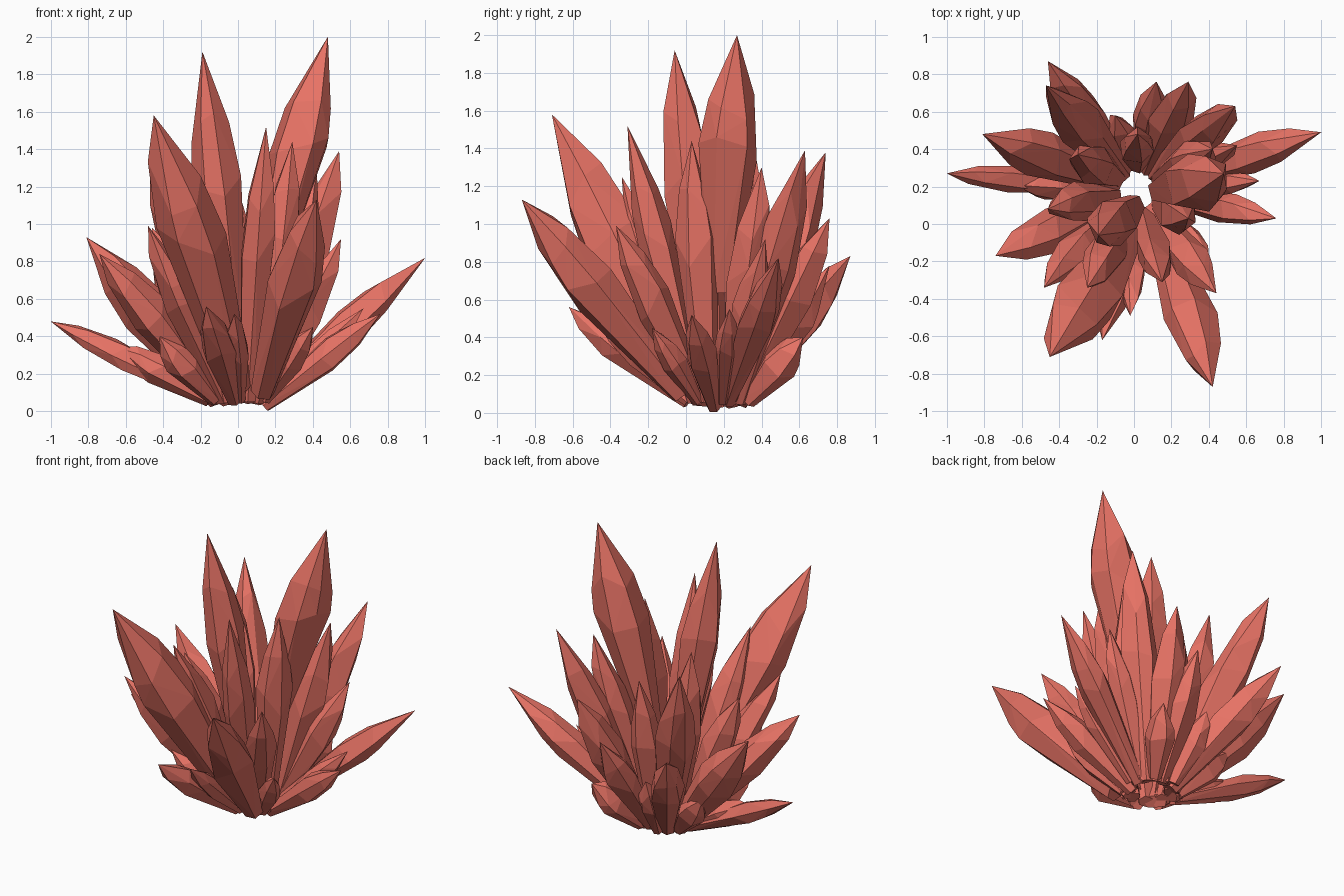
import bpy, bmesh, math, random
from mathutils import Vector

if "Cube" in bpy.data.objects:
    bpy.data.objects.remove(bpy.data.objects["Cube"])

random.seed(7)
mat = bpy.data.materials.new("red_crystal")
mat.diffuse_color = (0.8, 0.17, 0.13, 1)
mat.use_nodes = True
mat.node_tree.nodes["Principled BSDF"].inputs["Base Color"].default_value = mat.diffuse_color


def crystal(name, tip, radius, base=None, sides=6):
    """Faceted shard: narrow foot, wide belly, uneven shoulders, pointed tip."""
    tip = Vector(tip)
    if base is None:
        # foot sits on a loose ring around the cluster's open centre
        centre = Vector((0.02, 0.18, 0.06))
        out = Vector((tip.x - centre.x, tip.y - centre.y, 0)).normalized()
        base = centre + out * (0.13 if tip.z > 0.7 else 0.17)
    base = Vector(base)
    axis = tip - base
    u = axis.cross(Vector((0, 0, 1))).normalized()
    v = axis.normalized().cross(u)
    spin = random.uniform(0, math.tau)
    pts = [tip]
    for i in range(sides):
        a = spin + math.tau * (i + random.uniform(-0.18, 0.18)) / sides
        d = u * math.cos(a) + v * math.sin(a)
        belly = random.uniform(0.5, 0.64)
        shoulder = random.uniform(0.68, 0.86)
        r = radius * random.uniform(0.88, 1.05)
        pts.append(base + d * radius * 0.42)
        pts.append(base + axis * belly + d * r)
        pts.append(base + axis * shoulder + d * r * (1 - (shoulder - 0.6) * 1.45))
    bm = bmesh.new()
    for p in pts:
        bm.verts.new((p.x, p.y, max(p.z, 0.0)))
    res = bmesh.ops.convex_hull(bm, input=bm.verts[:])
    junk = {g for g in res["geom_interior"] + res["geom_unused"]
            if isinstance(g, bmesh.types.BMVert)}
    bmesh.ops.delete(bm, geom=list(junk), context='VERTS')
    bmesh.ops.recalc_face_normals(bm, faces=bm.faces[:])
    me = bpy.data.meshes.new(name)
    bm.to_mesh(me)
    bm.free()
    me.materials.append(mat)
    bpy.context.collection.objects.link(bpy.data.objects.new(name, me))


# Tallest shards with their own feet
crystal("tallest_crystal", (0.48, 0.27, 2.0), 0.17, (0.14, 0.18, 0.65))
crystal("second_tallest_crystal", (-0.19, -0.06, 1.92), 0.14, (0.0, 0.1, 0.3))
crystal("front_right_crystal", (0.42, -0.87, 1.13), 0.15, (0.13, -0.02, 0.1))
crystal("front_left_crystal", (-0.45, -0.71, 1.58), 0.18, (0.0, 0.0, 0.12))
crystal("right_low_crystal", (0.76, 0.03, 0.52), 0.09, (0.14, 0.15, 0.03))

# Tip position and radius of the remaining shards
groups = {
    "upright_crystal": [
        (0.15, -0.31, 1.52, 0.11), (-0.47, 0.74, 1.38, 0.13),
        (0.54, 0.63, 1.39, 0.12), (0.29, 0.03, 1.44, 0.12),
        (-0.25, -0.34, 1.25, 0.11), (-0.30, 0.37, 1.36, 0.12),
        (0.02, 0.48, 1.12, 0.1), (0.42, 0.40, 1.3, 0.12)],
    "leaning_crystal": [
        (1.0, 0.49, 0.82, 0.1), (-0.81, 0.48, 0.93, 0.14),
        (-0.74, -0.17, 0.84, 0.12), (-0.46, 0.87, 0.83, 0.12),
        (-0.48, -0.34, 0.99, 0.11), (0.29, 0.76, 1.03, 0.12),
        (0.44, -0.37, 0.99, 0.11), (0.12, 0.76, 0.78, 0.1),
        (0.55, 0.42, 0.92, 0.1), (-0.46, 0.08, 0.98, 0.11)],
    "small_crystal": [
        (-1.0, 0.27, 0.48, 0.08), (-0.17, -0.62, 0.56, 0.1),
        (-0.02, -0.49, 0.52, 0.07), (0.67, 0.23, 0.55, 0.07),
        (-0.64, 0.21, 0.34, 0.09), (-0.42, 0.42, 0.4, 0.09),
        (-0.42, -0.12, 0.4, 0.09), (0.40, -0.18, 0.45, 0.07),
        (0.28, 0.62, 0.4, 0.1), (-0.1, 0.58, 0.5, 0.09)],
}
for name, rows in groups.items():
    for n, (x, y, z, r) in enumerate(rows, 1):
        crystal(f"{name}_{n}", (x, y, z), r)
